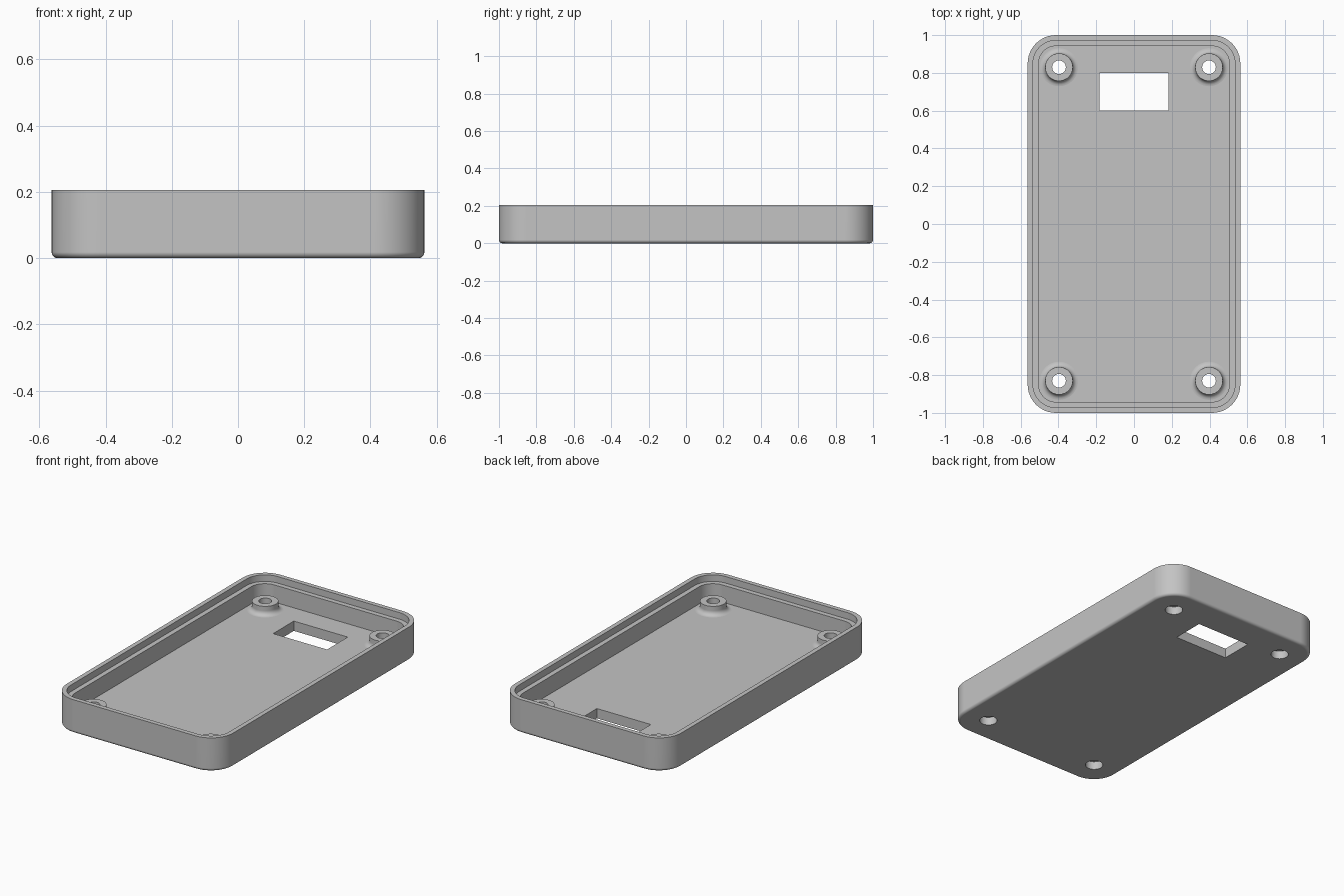
import bpy
import bmesh
from math import sin, cos, pi, radians

cube = bpy.data.objects.get("Cube")
if cube:
    bpy.data.objects.remove(cube, do_unlink=True)

HALF_X, HALF_Y, HEIGHT = 0.563, 1.0, 0.205
CORNER, FLOOR, LEDGE = 0.15, 0.06, 0.165
BOSS_X, BOSS_Y = 0.397, 0.83
BORE = 0.05

grey = bpy.data.materials.new("plain grey")
grey.use_nodes = True
grey.diffuse_color = (0.55, 0.55, 0.55, 1)
grey.node_tree.nodes["Principled BSDF"].inputs["Base Color"].default_value = grey.diffuse_color


def make_object(name, bm):
    bmesh.ops.recalc_face_normals(bm, faces=bm.faces)
    mesh = bpy.data.meshes.new(name)
    bm.to_mesh(mesh)
    bm.free()
    mesh.materials.append(grey)
    obj = bpy.data.objects.new(name, mesh)
    bpy.context.collection.objects.link(obj)
    return obj


def smooth(obj):
    obj.data.shade_smooth()
    obj.data.set_sharp_from_angle(angle=radians(32))
    mod = obj.modifiers.new("flat sides", 'WEIGHTED_NORMAL')
    mod.keep_sharp = True


def rounded_ring(bm, inset, z, steps=12):
    radius = CORNER - inset
    ring = []
    for quarter, (sx, sy) in enumerate([(1, 1), (-1, 1), (-1, -1), (1, -1)]):
        for i in range(steps + 1):
            a = (quarter + i / steps) * pi / 2
            ring.append(bm.verts.new((sx * (HALF_X - CORNER) + radius * cos(a),
                                      sy * (HALF_Y - CORNER) + radius * sin(a), z)))
    return ring


def bridge(bm, a, b):
    for i in range(len(a)):
        j = (i + 1) % len(a)
        bm.faces.new((a[i], a[j], b[j], b[i]))


def lathe(name, profile, centre, segments=40):
    bm = bmesh.new()
    rings = [[bm.verts.new((centre[0] + r * cos(2 * pi * i / segments),
                            centre[1] + r * sin(2 * pi * i / segments), z))
              for i in range(segments)] for r, z in profile]
    for a, b in zip(rings, rings[1:]):
        bridge(bm, a, b)
    return make_object(name, bm)


# Tray: rounded bottom edge, outer wall, stepped lip, inner wall, floor
fillet = 0.018
profile = [(fillet * (1 - sin(t * pi / 10)), fillet * (1 - cos(t * pi / 10))) for t in range(6)]
profile += [(0, HEIGHT), (0.028, HEIGHT), (0.028, LEDGE), (0.058, LEDGE), (0.058, FLOOR)]
bm = bmesh.new()
rings = [rounded_ring(bm, inset, z) for inset, z in profile]
for a, b in zip(rings, rings[1:]):
    bridge(bm, a, b)
bm.faces.new(rings[0])
bm.faces.new(rings[-1])
tray = make_object("tray", bm)

# Cutters: window and the four screw recesses
corners = [(sx * BOSS_X, sy * BOSS_Y) for sx in (-1, 1) for sy in (-1, 1)]
cutters = []
bm = bmesh.new()
bmesh.ops.create_cube(bm, size=1)
for v in bm.verts:
    v.co.x *= 0.365
    v.co.y = 0.7 + v.co.y * 0.2
    v.co.z *= 0.3
cutters.append(make_object("window_cutter", bm))
for x, y in corners:
    bm = bmesh.new()
    bmesh.ops.create_cone(bm, cap_ends=True, segments=40, radius1=BORE, radius2=BORE, depth=0.3)
    bmesh.ops.translate(bm, verts=bm.verts, vec=(x, y, 0))
    cutters.append(make_object("recess_cutter", bm))

bpy.context.view_layer.objects.active = tray
for cutter in cutters:
    cutter.hide_render = True
    mod = tray.modifiers.new("cut", 'BOOLEAN')
    mod.operation = 'DIFFERENCE'
    mod.solver = 'EXACT'
    mod.object = cutter
    bpy.ops.object.modifier_apply(modifier=mod.name)
    bpy.data.objects.remove(cutter, do_unlink=True)
smooth(tray)

# Screw bosses: hollow posts with a flared foot, standing on the floor
radius, top, flare = 0.073, 0.115, 0.028
foot = [(radius + flare * (1 - cos(t * pi / 12)), FLOOR + flare * (1 - sin(t * pi / 12)))
        for t in range(7)]
boss = [(BORE, FLOOR - 0.01), (0.036, FLOOR - 0.01), (0.036, top), (radius, top)] + foot
for centre in corners:
    side = "left" if centre[0] > 0 else "right"
    end = "back" if centre[1] > 0 else "front"
    smooth(lathe(f"{end}_{side}_boss", boss, centre))
